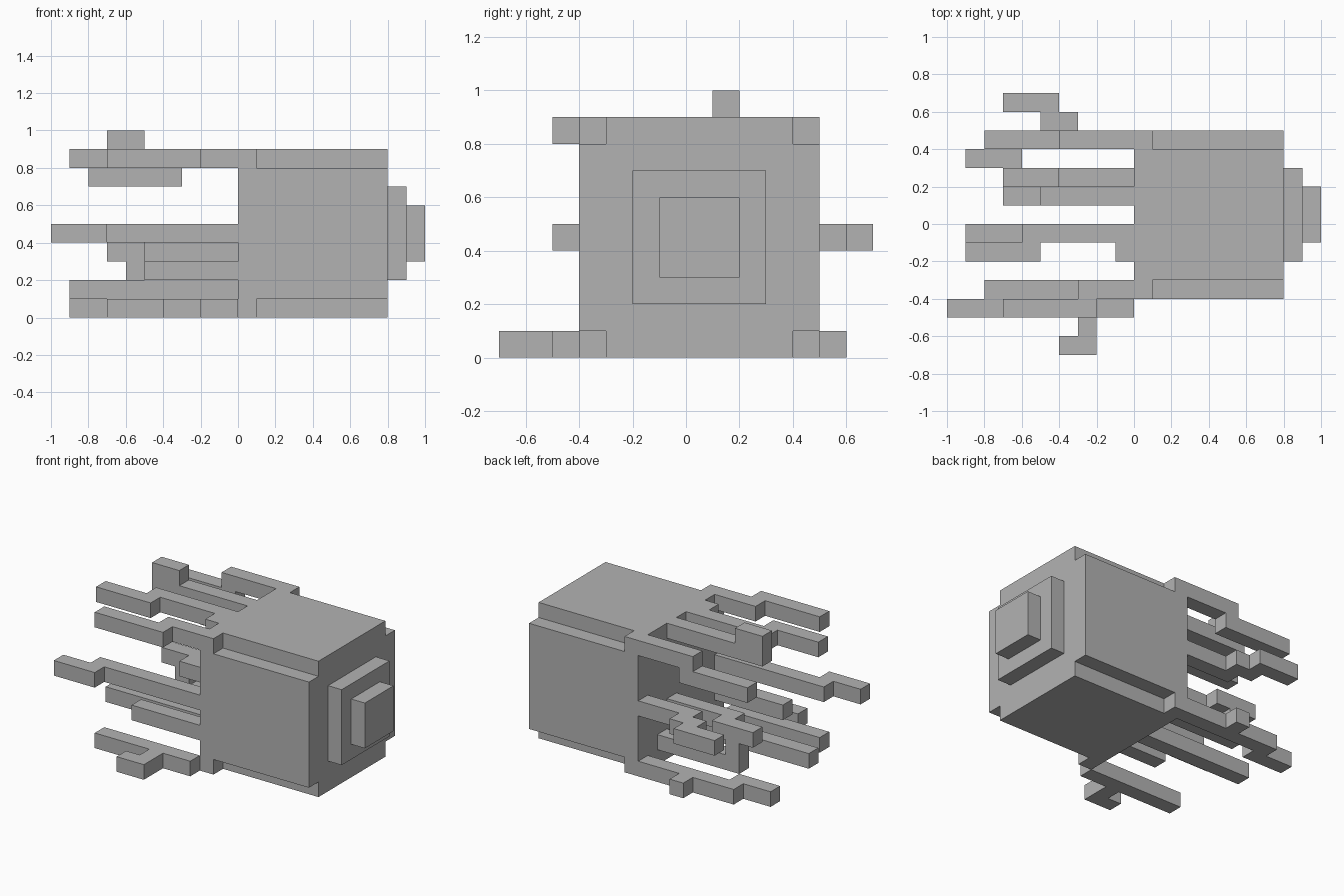
import bpy
import bmesh
from math import radians
from itertools import product
from mathutils import Vector

UNIT = 0.1

cube = bpy.data.objects.get("Cube")
if cube:
    bpy.data.objects.remove(cube)

grey = bpy.data.materials.new("plain grey")
grey.use_nodes = True
grey.diffuse_color = (0.45, 0.45, 0.45, 1)
grey.node_tree.nodes["Principled BSDF"].inputs["Base Color"].default_value = (0.45, 0.45, 0.45, 1)


def block_part(name, *boxes):
    """Union of grid boxes (x0, x1, y0, y1, z0, z1) as one clean blocky skin."""
    cells = set()
    for x0, x1, y0, y1, z0, z1 in boxes:
        cells.update(product(range(x0, x1), range(y0, y1), range(z0, z1)))
    bm = bmesh.new()
    for cell in cells:
        for axis, side in product(range(3), (0, 1)):
            near = list(cell)
            near[axis] += 2 * side - 1
            if tuple(near) in cells:
                continue
            # exposed cell side, wound outward
            u, v = (axis + 1) % 3, (axis + 2) % 3
            ring = [(0, 0), (1, 0), (1, 1), (0, 1)]
            corners = []
            for a, b in ring if side else reversed(ring):
                p = Vector(cell)
                p[axis] += side
                p[u] += a
                p[v] += b
                corners.append(bm.verts.new(p * UNIT))
            bm.faces.new(corners)
    bmesh.ops.remove_doubles(bm, verts=bm.verts, dist=UNIT / 100)
    bmesh.ops.dissolve_limit(bm, angle_limit=radians(1), verts=bm.verts, edges=bm.edges)
    mesh = bpy.data.meshes.new(name)
    bm.to_mesh(mesh)
    bm.free()
    mesh.materials.append(grey)
    obj = bpy.data.objects.new(name, mesh)
    bpy.context.collection.objects.link(obj)
    return obj


def arm(name, *runs):
    """Arm of one-cell-thick runs along x, each (x0, x1, y, z)."""
    return block_part(name, *[(x0, x1, y, y + 1, z, z + 1) for x0, x1, y, z in runs])


# Body with notched long edges and a full rim at the open end
block_part("body", (0, 1, -4, 5, 0, 9), (1, 8, -3, 4, 0, 9), (1, 8, -4, 5, 1, 8))

# Stepped cap
block_part("cap_base", (8, 9, -2, 3, 2, 7))
block_part("cap_tip", (9, 10, -1, 2, 3, 6))

# Arms along the top
arm("top_front_arm", (-3, 0, -4, 8), (-7, -2, -5, 8))
arm("top_middle_arm", (-1, 0, -2, 8), (-6, 0, -1, 8), (-9, -5, -2, 8))
arm("top_raised_arm", (-7, 0, 1, 8), (-7, -5, 1, 9))
arm("top_back_arm", (-4, 0, 4, 8), (-8, -3, 4, 7))

# Arms along the sides
arm("front_upper_arm", (-8, 0, -4, 4), (-10, -7, -5, 4))
arm("front_lower_arm", (-5, 0, -4, 2))
arm("back_side_arm", (-4, 0, 4, 4), (-5, -3, 5, 4), (-7, -4, 6, 4))

# Inner arms
arm("inner_arm", (-5, 0, 1, 3), (-7, -4, 2, 3))
arm("inner_hooked_arm", (-6, 0, 2, 1), (-6, -5, 2, 2))
arm("inner_straight_arm", (-9, 0, -1, 1))

# Arms along the bottom
arm("bottom_front_arm", (-7, 0, -5, 0), (-3, -2, -6, 0), (-4, -2, -7, 0))
arm("bottom_back_arm", (-7, 0, 4, 0), (-4, -3, 5, 0), (-9, -6, 3, 0))
